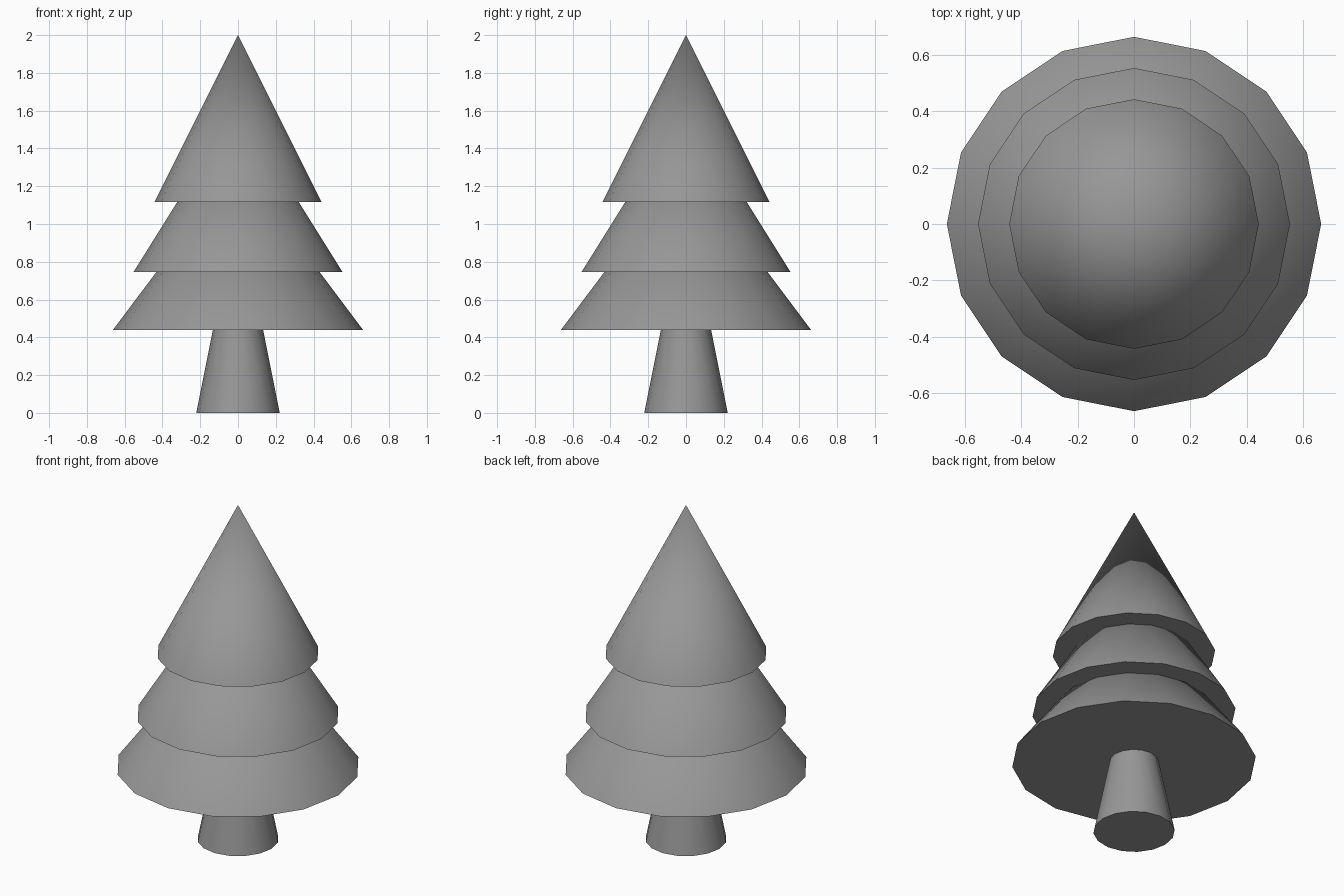
import bpy
import math

if "Cube" in bpy.data.objects:
    bpy.data.objects.remove(bpy.data.objects["Cube"])

SIDES = 16
UNIT = 0.221          # trunk base radius; the tiers are multiples of it

grey = bpy.data.materials.new("dark_grey")
grey.diffuse_color = (0.31, 0.31, 0.31, 1)
grey.use_nodes = True
grey.node_tree.nodes["Principled BSDF"].inputs["Base Color"].default_value = grey.diffuse_color


def cone(name, r_bottom, r_top, z, height):
    """Capped cone or frustum whose base sits at height z."""
    bpy.ops.mesh.primitive_cone_add(vertices=SIDES, radius1=r_bottom, radius2=r_top,
                                    depth=height, location=(0, 0, z + height / 2))
    obj = bpy.context.object
    obj.name = name
    obj.data.materials.append(grey)
    bpy.ops.object.shade_smooth_by_angle(angle=math.radians(40))


# Tapered trunk, its top tucked just inside the lowest tier
cone("trunk", UNIT, 0.6 * UNIT, 0.0, 2 * UNIT)

# Three overlapping foliage tiers of equal height, narrowing upward
tiers = [("lower_foliage", 3.0, 0.438),
         ("middle_foliage", 2.5, 0.747),
         ("upper_foliage", 2.0, 2 - 4 * UNIT)]
for name, radius, z in tiers:
    cone(name, radius * UNIT, 0.0, z, 4 * UNIT)
